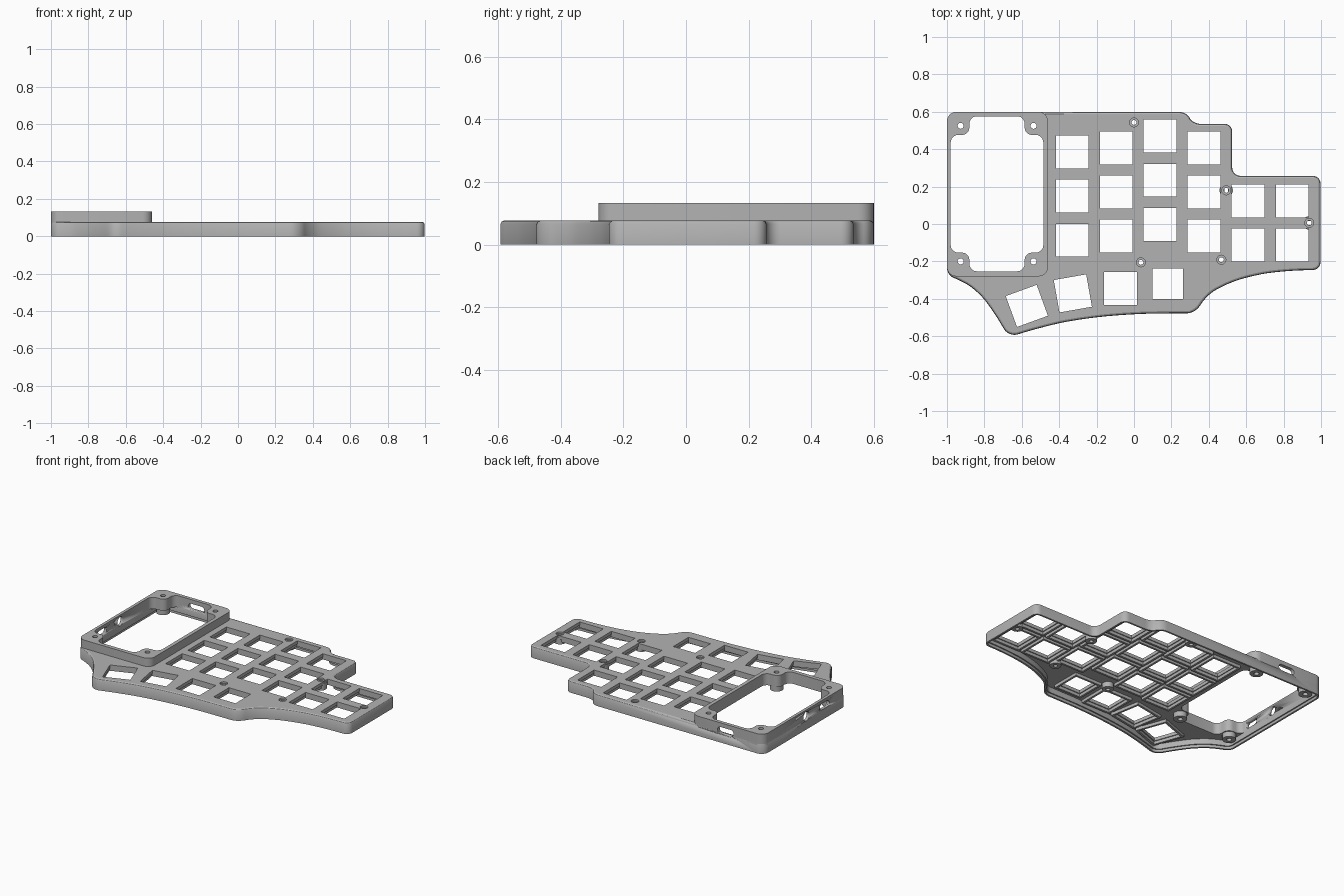
import bpy, bmesh, math
from mathutils import Vector, Matrix

if "Cube" in bpy.data.objects:
    bpy.data.objects.remove(bpy.data.objects["Cube"])

grey = bpy.data.materials.new("matte grey")
grey.use_nodes = True
COLOUR = (0.45, 0.45, 0.45, 1)
grey.diffuse_color = COLOUR
grey.node_tree.nodes["Principled BSDF"].inputs["Base Color"].default_value = COLOUR

PLATE_Z, TOP_Z, FRAME_Z = 0.055, 0.077, 0.133
KEY = 0.176


# ---- 2D helpers ----
def rounded(corners, n=6):
    """Closed loop whose corners (x, y, cut) are rounded off."""
    out = []
    for i, (x, y, cut) in enumerate(corners):
        p = Vector((x, y))
        a = Vector(corners[i - 1][:2]) - p
        b = Vector(corners[(i + 1) % len(corners)][:2]) - p
        s = p + a.normalized() * min(cut, a.length / 2)
        e = p + b.normalized() * min(cut, b.length / 2)
        h1, h2 = s.lerp(p, 0.55), e.lerp(p, 0.55)
        for k in range(n + 1):
            t = k / n
            q = s * (1 - t)**3 + h1 * 3 * t * (1 - t)**2 + h2 * 3 * t * t * (1 - t) + e * t**3
            if not out or (q - out[-1]).length > 1e-3:
                out.append(q)
    if (out[0] - out[-1]).length < 1e-3:
        out.pop()
    return out


def inset(loop, d):
    """Move a clockwise loop inwards by d."""
    out = []
    for i, p in enumerate(loop):
        a = (p - loop[i - 1]).normalized()
        b = (loop[(i + 1) % len(loop)] - p).normalized()
        n = Vector((a.y + b.y, -a.x - b.x)).normalized()
        out.append(p + n * d / max(0.5, n.dot(Vector((a.y, -a.x)))))
    return out


def circle(x, y, r, n=24):
    return [Vector((x + r * math.cos(math.tau * k / n), y + r * math.sin(math.tau * k / n)))
            for k in range(n)]


def box(x, y, w, h, turn=0, cut=0.0):
    rot = Matrix.Rotation(math.radians(turn), 2)
    corners = []
    for sx, sy in ((-1, 1), (1, 1), (1, -1), (-1, -1)):
        p = Vector((x, y)) + rot @ Vector((sx * w / 2, sy * h / 2))
        corners.append((p.x, p.y, cut))
    return rounded(corners)


# ---- mesh helpers ----
def finish(obj):
    obj.data.materials.clear()
    obj.data.materials.append(grey)
    bm = bmesh.new()
    bm.from_mesh(obj.data)
    bmesh.ops.remove_doubles(bm, verts=bm.verts, dist=1e-5)
    bmesh.ops.recalc_face_normals(bm, faces=bm.faces)
    for f in bm.faces:
        f.material_index = 0
    bm.to_mesh(obj.data)
    bm.free()
    activate(obj)
    bpy.ops.object.shade_smooth_by_angle(angle=math.radians(30))
    return obj


def activate(obj):
    bpy.ops.object.select_all(action='DESELECT')
    obj.select_set(True)
    bpy.context.view_layer.objects.active = obj


def prism(name, loops, z0, z1):
    """Extrude an outline with holes between two heights."""
    cu = bpy.data.curves.new(name, 'CURVE')
    cu.dimensions = '2D'
    cu.fill_mode = 'BOTH'
    cu.extrude = (z1 - z0) / 2
    for loop in loops:
        sp = cu.splines.new('POLY')
        sp.points.add(len(loop) - 1)
        for pt, p in zip(sp.points, loop):
            pt.co = (p.x, p.y, 0, 1)
        sp.use_cyclic_u = True
    obj = bpy.data.objects.new(name, cu)
    bpy.context.collection.objects.link(obj)
    activate(obj)
    bpy.ops.object.convert(target='MESH')
    obj = bpy.context.view_layer.objects.active
    obj.data.transform(Matrix.Translation((0, 0, (z0 + z1) / 2)))
    return finish(obj)


def sweep(name, loop, section):
    """Closed band following a loop, section given as (inset, z)."""
    bm = bmesh.new()
    rings = [[bm.verts.new((p.x, p.y, z)) for p in inset(loop, d)] for d, z in section]
    n = len(loop)
    for i, r in enumerate(rings):
        s = rings[(i + 1) % len(rings)]
        for k in range(n):
            m = (k + 1) % n
            bm.faces.new((r[k], r[m], s[m], s[k]))
    me = bpy.data.meshes.new(name)
    bm.to_mesh(me)
    bm.free()
    obj = bpy.data.objects.new(name, me)
    bpy.context.collection.objects.link(obj)
    return finish(obj)


# ---- layout ----
outline = rounded([
    (-1, 0.6, .05), (0.285, 0.6, .05), (0.31, 0.535, .05), (0.525, 0.535, .04),
    (0.525, 0.257, .045), (0.997, 0.257, .04), (0.997, -0.245, .04),
    (0.8, -0.25, 1), (0.62, -0.277, 1), (0.47, -0.33, 1), (0.38, -0.39, 1),
    (0.33, -0.477, 1), (0.24, -0.478, 1), (0.0, -0.479, 1), (-0.3, -0.508, 1),
    (-0.5, -0.553, 1), (-0.67, -0.605, .05), (-0.755, -0.46, 1), (-0.84, -0.355, 1),
    (-0.93, -0.30, 1), (-1, -0.275, .04)])

PITCH = 0.236
keys = [(x, top - PITCH * r, 0, KEY)
        for x, top, rows in ((-0.33, 0.385, 3), (-0.095, 0.407, 3), (0.14, 0.47, 3),
                             (0.375, 0.407, 3), (0.61, 0.123, 2), (0.846, 0.123, 2))
        for r in range(rows)]
keys += [(0.18, -0.319, 0, 0.163), (-0.073, -0.345, 0, KEY),
         (-0.327, -0.371, 10, KEY), (-0.573, -0.438, 20, KEY)]
screws = [(0, 0.543), (0.493, 0.18), (0.937, 0.006), (0.467, -0.191), (0.037, -0.205)]

# Display window with a rounded post in each corner
L, R, T, B, P, C = -0.98, -0.485, 0.576, -0.253, 0.1, 0.04
window = rounded([
    (L, T - P, C), (L + P, T - P, C), (L + P, T, C), (R - P, T, C),
    (R - P, T - P, C), (R, T - P, C), (R, B + P, C), (R - P, B + P, C),
    (R - P, B, C), (L + P, B, C), (L + P, B + P, C), (L, B + P, C)])
posts = [(x, y) for x in (-0.927, -0.537) for y in (0.525, -0.2)]
post_holes = [circle(x, y, 0.016) for x, y in posts]

# ---- case ----
wall = sweep("outer_wall", outline, [
    (0, 0), (0, 0.066), (0.004, 0.073), (0.012, TOP_Z),
    (0.02, PLATE_Z), (0.02, 0.018), (0.012, 0.018), (0.012, 0)])
plate = prism("key_plate",
              [inset(outline, 0.012), window] + post_holes
              + [box(x, y, s, s, a) for x, y, a, s in keys]
              + [circle(x, y, 0.024) for x, y in screws], PLATE_Z, TOP_Z)
frame = prism("display_frame", [box(-0.73, 0.16, 0.54, 0.88, 0, 0.05), window] + post_holes,
              PLATE_Z, FRAME_Z)

# ---- port openings through the frame walls ----
to_back = Matrix.Rotation(math.pi / 2, 4, 'X')
to_left = Matrix.Rotation(math.pi / 2, 4, 'Z') @ to_back
ports = [("back_port", box(-0.715, 0.084, 0.12, 0.042, 0, 0.021), -0.63, -0.55, to_back),
         ("side_port", box(-0.05, 0.09, 0.1, 0.042, 0, 0.021), -1.05, -0.96, to_left),
         ("round_port", circle(0.145, 0.09, 0.031), -1.05, -0.96, to_left)]
for name, loop, w0, w1, turn in ports:
    cutter = prism(name + "_cutter", [loop], w0, w1)
    cutter.data.transform(turn)
    cutter.hide_render = True
    for target in (wall, plate, frame):
        mod = target.modifiers.new(name, 'BOOLEAN')
        mod.operation = 'DIFFERENCE'
        mod.solver = 'EXACT'
        mod.object = cutter
        activate(target)
        bpy.ops.object.modifier_apply(modifier=mod.name)
    bpy.data.objects.remove(cutter)

# ---- underside: socket rims and screw bosses ----
for i, (x, y, a, s) in enumerate(keys):
    prism(f"socket_rim_{i + 1}", [box(x, y, s + 0.04, s + 0.04, a), box(x, y, s + 0.012, s + 0.012, a)],
          0.035, PLATE_Z + 0.001)
for i, (x, y) in enumerate(screws):
    prism(f"screw_boss_{i + 1}", [circle(x, y, 0.036), circle(x, y, 0.013)], 0.02, 0.066)
for i, (x, y) in enumerate(posts):
    prism(f"frame_post_{i + 1}", [circle(x, y, 0.042), circle(x, y, 0.016)], 0.02, 0.06)
